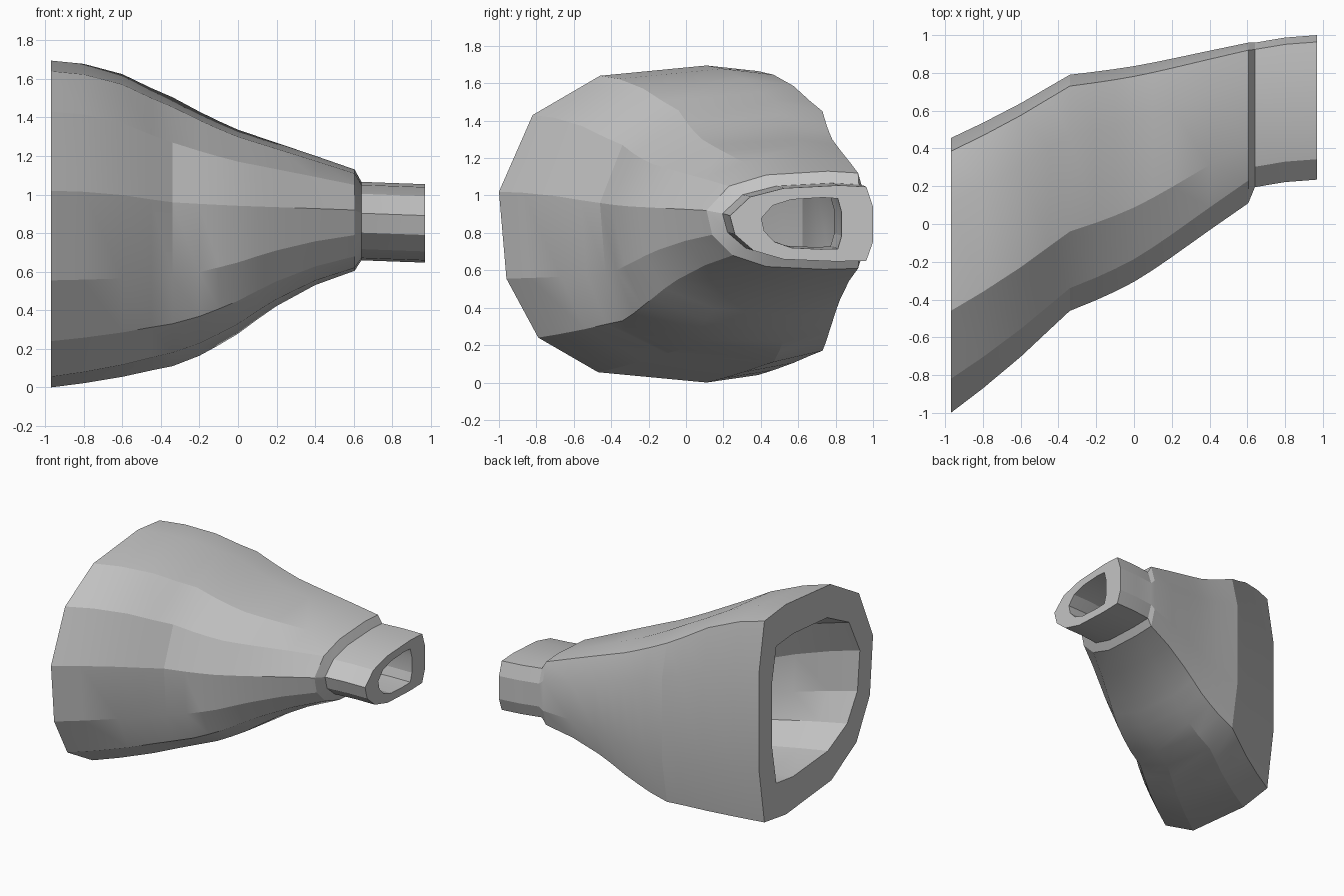
import bpy, bmesh, math

default_cube = bpy.data.objects.get("Cube")
if default_cube:
    bpy.data.objects.remove(default_cube, do_unlink=True)

# Twelve-sided (y, z) profiles of the wide mouth, the bend and the collar
MOUTH = [(-.46, 1.64), (-.82, 1.43), (-1, 1.02), (-.96, .555), (-.79, .24), (-.47, .055),
         (.11, 0), (.385, .04), (.455, .49), (.455, 1.27), (.385, 1.665), (.11, 1.695)]
BEND = [(-.04, 1.455), (-.34, 1.27), (-.46, .96), (-.43, .575), (-.34, .33), (-.02, .18),
        (.47, .11), (.73, .17), (.79, .52), (.79, 1.2), (.73, 1.45), (.47, 1.505)]
COLLAR = [(.43, 1.11), (.23, 1.05), (.11, .92), (.14, .79), (.25, .68), (.43, .62),
          (.74, .605), (.92, .61), (.96, .74), (.96, .98), (.92, 1.12), (.76, 1.13)]

# Lengthwise stations: x, y blend, z blend of the upper half, z blend of the lower half
WIDE_STATIONS = [(-.97, 0, 0, 0), (-.8, .24, .09, .2), (-.6, .55, .37, .5), (-.45, .81, .75, .8)]
TAPER_STATIONS = [(-.34, 0, 0, 0), (-.2, .1, .2, .11), (-.1, .18, .33, .22), (0, .27, .45, .34),
                  (.1, .38, .54, .49), (.2, .5, .63, .63), (.4, .75, .81, .85), (.605, 1, 1, 1)]


def blend(start, end, station):
    """Ring of points between two profiles."""
    x, along_y, upper, lower = station
    ring = []
    for (y0, z0), (y1, z1) in zip(start, end):
        along_z = upper if z0 > .8 else lower
        ring.append((x, y0 + (y1 - y0) * along_y, z0 + (z1 - z0) * along_z))
    return ring


def spout_ring(x, shift, drop):
    """Collar profile shrunk to the narrow spout."""
    return [(x, .96 - (.96 - y) * .9 + shift, .863 + (z - .868) * .775 - drop) for y, z in COLLAR]


def inner_ring(ring, wall=.168, height=.68):
    """Matching ring of the hollow inside."""
    ys = [p[1] for p in ring]
    zs = [p[2] for p in ring]
    mid_y, mid_z = (min(ys) + max(ys)) / 2, (min(zs) + max(zs)) / 2
    width = 1 - 2 * wall / (max(ys) - min(ys))
    return [(x, mid_y + (y - mid_y) * width, mid_z + (z - mid_z) * height) for x, y, z in ring]


def make_material(name, colour):
    material = bpy.data.materials.new(name)
    material.use_nodes = True
    material.diffuse_color = colour
    material.node_tree.nodes["Principled BSDF"].inputs["Base Color"].default_value = colour
    return material


# Outer skin from wide mouth to narrow spout, then back along the inside
outer = [blend(MOUTH, BEND, s) for s in WIDE_STATIONS]
outer += [blend(BEND, COLLAR, s) for s in TAPER_STATIONS]
outer += [spout_ring(.64, 0, 0), spout_ring(.8, .027, .006), spout_ring(.97, .04, .012)]
rings = outer + [inner_ring(r) for r in reversed(outer)]

bm = bmesh.new()
loops = [[bm.verts.new(p) for p in ring] for ring in rings]
for i, loop in enumerate(loops):
    following = loops[(i + 1) % len(loops)]
    for j in range(len(loop)):
        k = (j + 1) % len(loop)
        bm.faces.new((loop[j], loop[k], following[k], following[j]))
bmesh.ops.recalc_face_normals(bm, faces=bm.faces)

mesh = bpy.data.meshes.new("tapered_duct")
bm.to_mesh(mesh)
bm.free()
mesh.materials.append(make_material("plain grey", (.55, .55, .55, 1)))

duct = bpy.data.objects.new("tapered_duct", mesh)
bpy.context.collection.objects.link(duct)

# Smooth along the length, crisp at the facets and collar
bpy.ops.object.select_all(action='DESELECT')
duct.select_set(True)
bpy.context.view_layer.objects.active = duct
bpy.ops.object.shade_smooth_by_angle(angle=math.radians(16))
